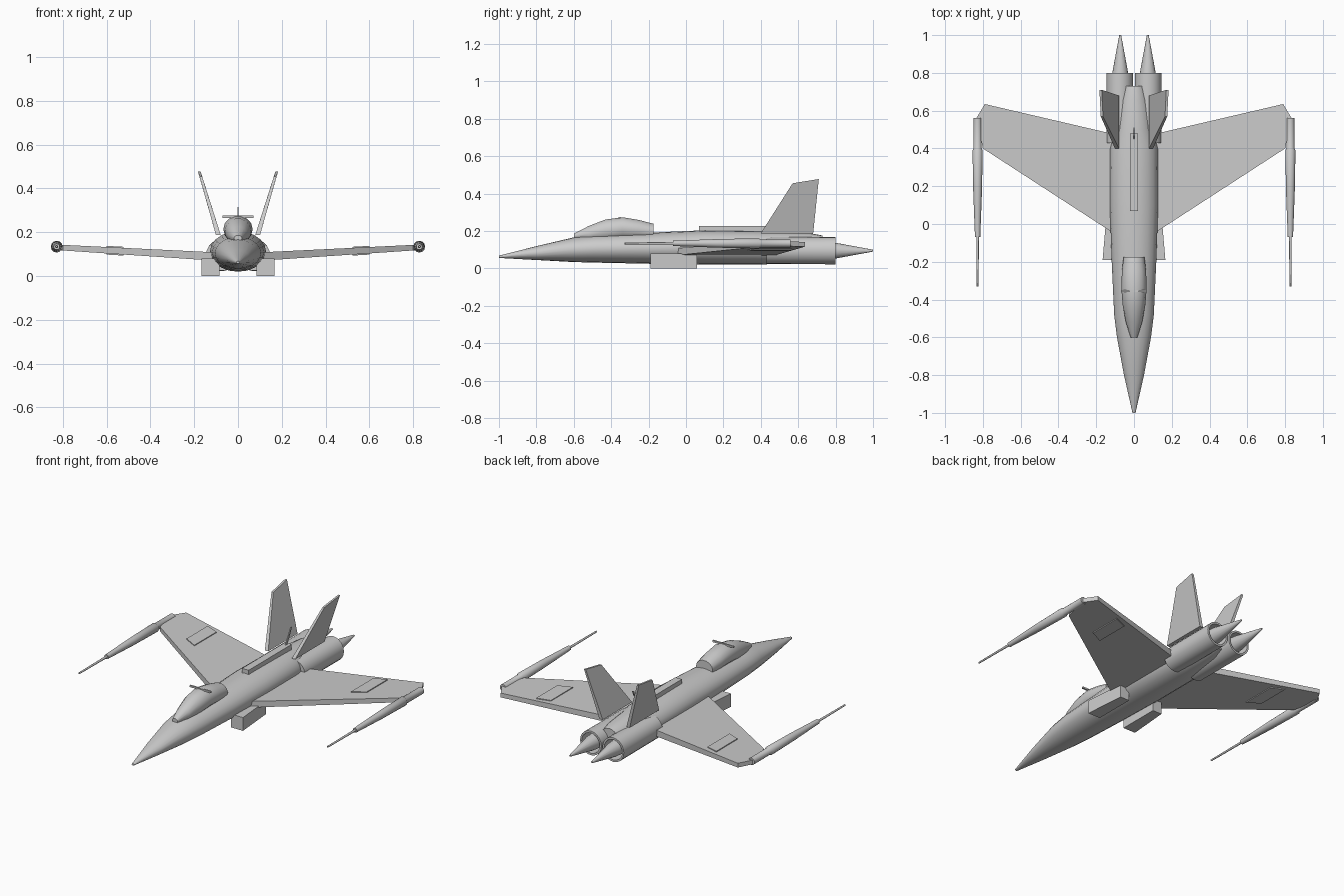
import bpy, bmesh
from math import cos, sin, pi, radians


def make(name, bm, smooth=False):
    bmesh.ops.recalc_face_normals(bm, faces=bm.faces)
    me = bpy.data.meshes.new(name)
    bm.to_mesh(me)
    bm.free()
    ob = bpy.data.objects.new(name, me)
    bpy.context.collection.objects.link(ob)
    if smooth:
        bpy.ops.object.select_all(action='DESELECT')
        ob.select_set(True)
        bpy.context.view_layer.objects.active = ob
        bpy.ops.object.shade_smooth_by_angle(angle=radians(35))
    return ob


def loft(name, stations, sides, cx=0.0):
    """Elliptical rings along y; each station is (y, centre z, x radius, z radius)."""
    bm = bmesh.new()
    rings = []
    for y, cz, rx, rz in stations:
        rings.append([bm.verts.new((cx + rx * cos(2 * pi * i / sides), y,
                                    cz + rz * sin(2 * pi * i / sides))) for i in range(sides)])
    for a, b in zip(rings, rings[1:]):
        for i in range(sides):
            j = (i + 1) % sides
            bm.faces.new((a[i], a[j], b[j], b[i]))
    bm.faces.new(rings[0])
    bm.faces.new(rings[-1])
    return make(name, bm, True)


def slab(name, lower, upper):
    """Solid between two matching outlines."""
    bm = bmesh.new()
    a = [bm.verts.new(p) for p in lower]
    b = [bm.verts.new(p) for p in upper]
    n = len(a)
    bm.faces.new(a)
    bm.faces.new(b)
    for i in range(n):
        j = (i + 1) % n
        bm.faces.new((a[i], a[j], b[j], b[i]))
    return make(name, bm)


def box(name, x0, x1, y0, y1, z0, z1):
    pts = [(x0, y0), (x1, y0), (x1, y1), (x0, y1)]
    return slab(name, [(x, y, z0) for x, y in pts], [(x, y, z1) for x, y in pts])


# Fuselage
loft("fuselage", [(-1, 0.062, 0.008, 0.006), (-0.8, 0.082, 0.053, 0.037),
                  (-0.6, 0.1, 0.09, 0.066), (-0.48, 0.105, 0.105, 0.074),
                  (-0.2, 0.108, 0.118, 0.083), (0.1, 0.112, 0.128, 0.092),
                  (0.4, 0.11, 0.126, 0.09), (0.5, 0.112, 0.1, 0.085),
                  (0.66, 0.115, 0.078, 0.074), (0.73, 0.118, 0.058, 0.058)], 20)

# Canopy with crossbar
loft("canopy", [(-0.6, 0.172, 0.018, 0.014), (-0.52, 0.185, 0.043, 0.043),
                (-0.43, 0.203, 0.06, 0.06), (-0.34, 0.214, 0.067, 0.061),
                (-0.25, 0.206, 0.064, 0.054), (-0.175, 0.196, 0.055, 0.044)], 14)
box("canopy_crossbar", -0.07, 0.07, -0.36, -0.35, 0.266, 0.276)

# Spine fairing and aerial
box("spine_fairing", -0.022, 0.022, 0.07, 0.48, 0.18, 0.227)
slab("aerial", [(-0.003, 0.43, 0.19), (0.003, 0.43, 0.19), (0.003, 0.45, 0.19), (-0.003, 0.45, 0.19)],
     [(-0.003, 0.5, 0.315), (0.003, 0.5, 0.315), (0.003, 0.51, 0.315), (-0.003, 0.51, 0.315)])

WING = [(0.06, -0.08), (0.8, 0.4), (0.835, 0.56), (0.79, 0.635), (0.06, 0.465)]
PANEL = [(0.522, 0.33), (0.6, 0.368), (0.6, 0.568), (0.522, 0.54)]
FIN = [(0.4, 0.188), (0.68, 0.188), (0.71, 0.478), (0.57, 0.455)]


def wing_z(x, half):
    return 0.083 + 0.058 * x + half


for s, side in ((-1, "left"), (1, "right")):
    # Wing and its raised panel
    slab(side + "_wing",
         [(s * x, y, wing_z(x, -0.02 + 0.009 * x)) for x, y in WING],
         [(s * x, y, wing_z(x, 0.02 - 0.009 * x)) for x, y in WING])
    slab(side + "_wing_panel",
         [(s * x, y, wing_z(x, -0.02)) for x, y in PANEL],
         [(s * x, y, wing_z(x, 0.02)) for x, y in PANEL])

    # Wingtip cannon
    loft(side + "_wingtip_cannon",
         [(-0.33, 0.134, 0.005, 0.005), (-0.07, 0.134, 0.007, 0.007), (-0.07, 0.134, 0.014, 0.014),
          (0.17, 0.134, 0.023, 0.023), (0.39, 0.134, 0.027, 0.027),
          (0.4, 0.134, 0.021, 0.021), (0.56, 0.134, 0.021, 0.021)], 12, s * 0.828)

    # Tail fin, canted outwards
    lean = [0.09 + (z - 0.188) * 0.3 for y, z in FIN]
    half = [0.011, 0.011, 0.006, 0.006]
    slab(side + "_tail_fin",
         [(s * (c - h), y, z) for (y, z), c, h in zip(FIN, lean, half)],
         [(s * (c + h), y, z) for (y, z), c, h in zip(FIN, lean, half)])

    # Air intake
    plan = [(0.085, -0.19), (0.166, -0.19), (0.145, 0.06), (0.085, 0.06)]
    slab(side + "_intake", [(s * x, y, 0) for x, y in plan], [(s * x, y, 0.08) for x, y in plan])

    # Hollow engine tube with exhaust cone
    loft(side + "_engine", [(0.43, 0.095, 0.071, 0.071), (0.8, 0.095, 0.071, 0.073),
                            (0.8, 0.095, 0.06, 0.061), (0.7, 0.095, 0.06, 0.061)], 20, s * 0.075)
    loft(side + "_exhaust_cone", [(0.69, 0.095, 0.05, 0.05), (0.8, 0.095, 0.042, 0.042),
                                  (1.0, 0.095, 0.005, 0.005)], 16, s * 0.073)
